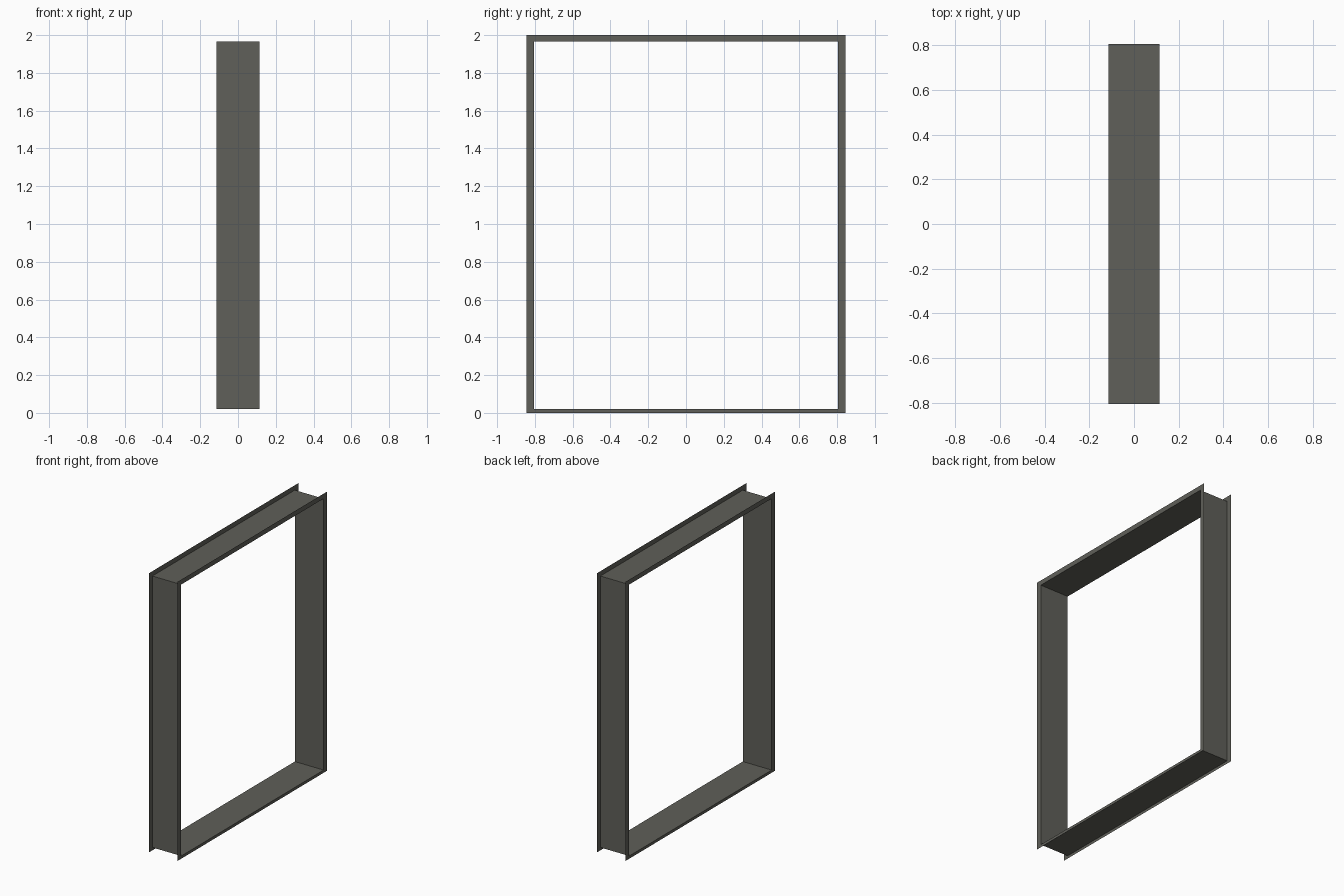
import bpy

if "Cube" in bpy.data.objects:
    bpy.data.objects.remove(bpy.data.objects["Cube"])

# Sizes: half depth, inner opening and outer edge of the flanges
DEPTH = 0.114
INNER = (0.806, 0.02, 1.965)   # half width, bottom, top
OUTER = (0.845, 0.0, 2.0)

metal = bpy.data.materials.new("dark warm grey")
metal.diffuse_color = (0.115, 0.115, 0.100, 1)
metal.use_nodes = True
metal.node_tree.nodes["Principled BSDF"].inputs["Base Color"].default_value = metal.diffuse_color


def ring(x, size):
    """Rectangular loop in the y-z plane."""
    w, lo, hi = size
    return [(x, -w, lo), (x, w, lo), (x, w, hi), (x, -w, hi)]


def band(name, loop_a, loop_b):
    """Four thin sheets joining two rectangular loops."""
    faces = [(i, (i + 1) % 4, 4 + (i + 1) % 4, 4 + i) for i in range(4)]
    mesh = bpy.data.meshes.new(name)
    mesh.from_pydata(loop_a + loop_b, [], faces)
    mesh.materials.append(metal)
    obj = bpy.data.objects.new(name, mesh)
    bpy.context.collection.objects.link(obj)
    return obj


# Sheet lining the opening
band("frame_lining", ring(DEPTH, INNER), ring(-DEPTH, INNER))

# Thin outward flanges on both sides
band("flange_right", ring(DEPTH, OUTER), ring(DEPTH, INNER))
band("flange_left", ring(-DEPTH, INNER), ring(-DEPTH, OUTER))
